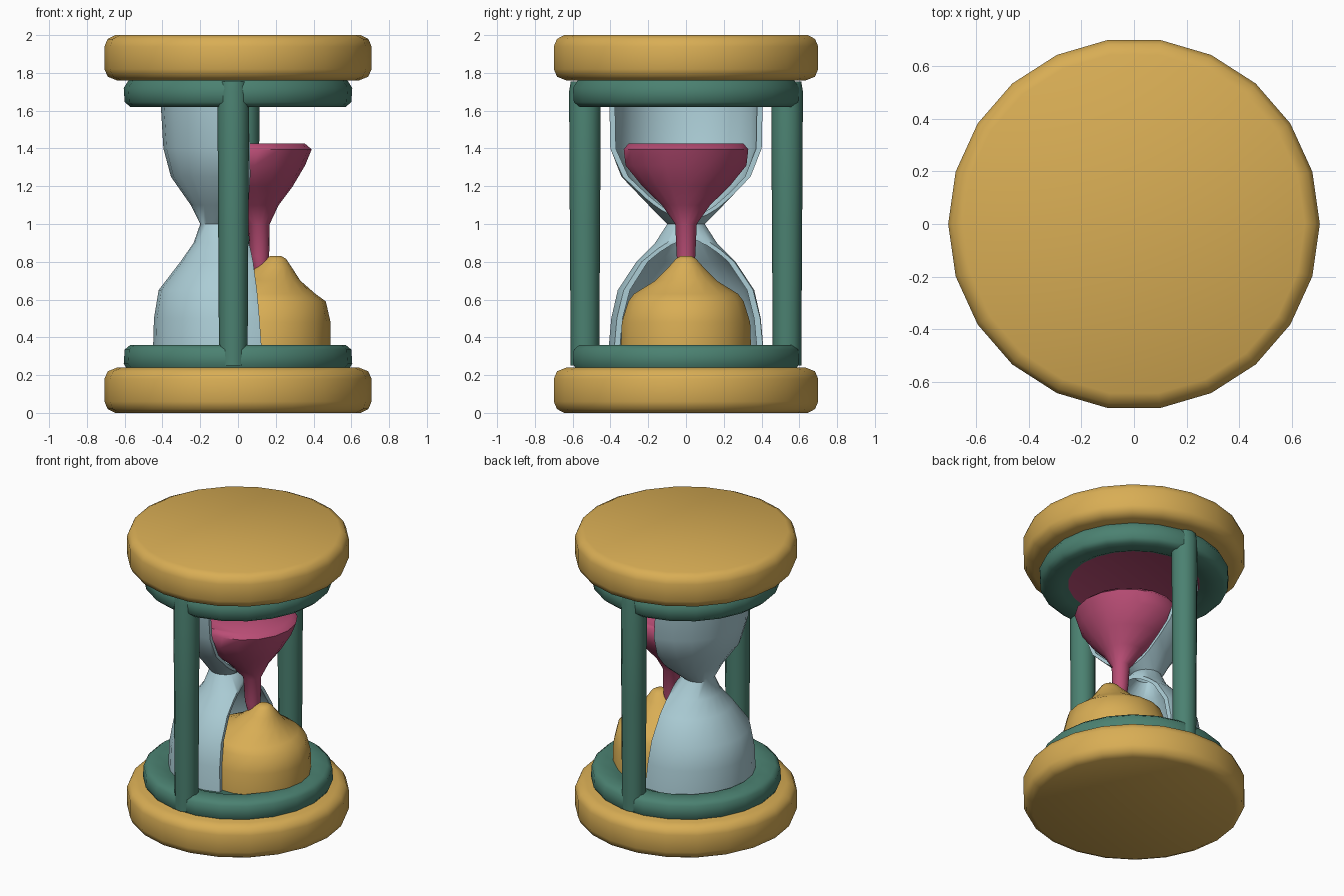
import bpy, bmesh, math
from mathutils import Vector

cube = bpy.data.objects.get("Cube")
if cube:
    bpy.data.objects.remove(cube, do_unlink=True)


def material(name, rgb):
    mat = bpy.data.materials.new(name)
    mat.use_nodes = True
    mat.diffuse_color = (*rgb, 1)
    mat.node_tree.nodes["Principled BSDF"].inputs["Base Color"].default_value = (*rgb, 1)
    return mat


GOLD = material("golden_sand", (0.69, 0.42, 0.09))
GREEN = material("frame_green", (0.07, 0.22, 0.165))
PINK = material("falling_pink", (0.49, 0.075, 0.18))
BLUE = material("pale_glass", (0.41, 0.61, 0.67))


def lathe(name, rows, mats, sides=22, closed=False, cut=None, paint=None, angle=50):
    """Spin rows of (height, radius, centre x) or (height, radius, centre x, centre y)."""
    bm = bmesh.new()
    rings = []
    for z, r, *c in rows:
        cx, cy = (c + [0, 0])[:2]
        rings.append([bm.verts.new((cx + r * math.cos(a), cy + r * math.sin(a), z))
                      for a in (2 * math.pi * i / sides for i in range(sides))])
    pairs = list(zip(rings, rings[1:]))
    if closed:
        pairs.append((rings[-1], rings[0]))
    for low, high in pairs:
        for i in range(sides):
            j = (i + 1) % sides
            bm.faces.new((low[i], low[j], high[j], high[i]))
    if not closed:
        bm.faces.new(rings[0][::-1])
        bm.faces.new(rings[-1])
    if cut:
        res = bmesh.ops.bisect_plane(bm, geom=bm.verts[:] + bm.edges[:] + bm.faces[:],
                                     plane_co=cut[0], plane_no=cut[1], clear_outer=True)
        rim = [e for e in res["geom_cut"] if isinstance(e, bmesh.types.BMEdge)]
        bmesh.ops.triangle_fill(bm, edges=rim, use_beauty=True)
    bmesh.ops.recalc_face_normals(bm, faces=bm.faces[:])
    if paint:
        for f in bm.faces:
            f.material_index = int(paint(f))
    mesh = bpy.data.meshes.new(name)
    bm.to_mesh(mesh)
    bm.free()
    for m in mats:
        mesh.materials.append(m)
    obj = bpy.data.objects.new(name, mesh)
    bpy.context.collection.objects.link(obj)
    bpy.ops.object.select_all(action="DESELECT")
    obj.select_set(True)
    bpy.context.view_layer.objects.active = obj
    bpy.ops.object.shade_smooth_by_angle(angle=math.radians(angle))
    return obj


# Rounded end plates
plate = [(0, 0.65), (0.02, 0.69), (0.06, 0.707), (0.18, 0.707), (0.22, 0.69), (0.24, 0.64)]
lathe("bottom_plate", plate, [GOLD])
lathe("top_plate", [(2 - z, r) for z, r in reversed(plate)], [GOLD])

# Inner collars, each with a shallow socket for the glass
collar = [(0.22, 0.58), (0.26, 0.605), (0.335, 0.6), (0.36, 0.57),
          (0.355, 0.46), (0.335, 0.42)]
lathe("bottom_collar", collar, [GREEN])
lathe("top_collar", [(1.98 - z, r) for z, r in reversed(collar)], [GREEN, PINK],
      paint=lambda f: len(f.verts) > 4 and f.calc_center_median().z < 1.7)

# Front and back posts
for name, x, y in (("front_post", -0.025, -0.535), ("back_post", 0.03, 0.535)):
    lathe(name, [(0.25, 0.076, x, y), (0.36, 0.076, x, y), (1.0, 0.08, x, y),
                 (1.7, 0.084, x, y), (1.755, 0.075, x, y)], [GREEN], sides=12)

# Half shell of glass, open towards +x
outer = [(0.33, 0.415, -0.035), (0.5, 0.4, -0.045), (0.65, 0.365, -0.055),
         (0.8, 0.265, -0.04), (0.9, 0.165, -0.07), (1.0, 0.1, -0.1),
         (1.1, 0.2, -0.05), (1.25, 0.345, -0.01), (1.4, 0.405, 0.01), (1.65, 0.41, 0)]
inner = [(z, r - 0.03, cx) for z, r, cx in reversed(outer)]
lathe("glass_shell", outer + inner, [BLUE], closed=True,
      cut=(Vector((0.04, 0, 1)), Vector((1, 0.12, 0.06))))

# Upper sand, funnelling into a thin stream
lathe("upper_sand", [(0.7, 0.025, 0.125), (0.83, 0.05, 0.115), (1.0, 0.058, 0.11),
                     (1.1, 0.13, 0.085), (1.2, 0.235, 0.055), (1.31, 0.325, 0.03),
                     (1.395, 0.335, 0.055), (1.425, 0.31, 0.045)], [PINK], sides=18)

# Heap of fallen sand
lathe("lower_sand", [(0.33, 0.35, 0.14), (0.48, 0.345, 0.145), (0.59, 0.31, 0.155),
                     (0.63, 0.28, 0.13), (0.7, 0.165, 0.165), (0.77, 0.095, 0.19),
                     (0.815, 0.055, 0.2), (0.83, 0.03, 0.2)], [GOLD], sides=18)
